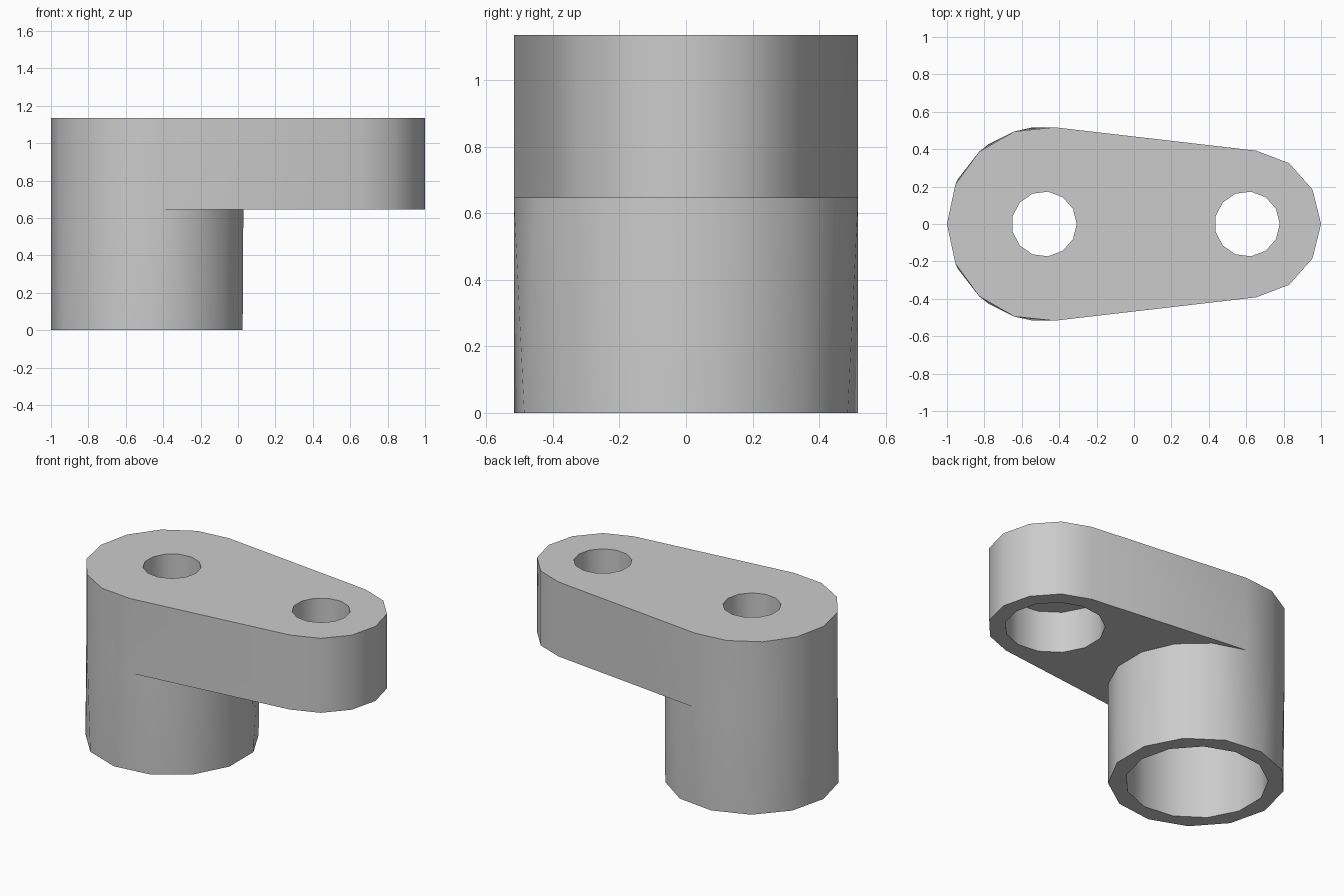
import bpy, bmesh
from math import sin, cos, pi

cube = bpy.data.objects.get("Cube")
if cube:
    bpy.data.objects.remove(cube, do_unlink=True)

TOP, ARM_BASE, LEDGE = 1.135, 0.645, 0.915
BOSS_X, BOSS_R = -0.48, 0.52
TIP_X, TIP_R = 0.605, 0.395


def arc(cx, r, sides, start=0.0, count=None):
    """Corner points of a regular polygon, or of part of one."""
    step = 2 * pi / sides
    return [(cx + r * cos(start + i * step), r * sin(start + i * step))
            for i in range(count or sides)]


def hull(name, rings):
    """Convex solid through flat rings given as (points, height)."""
    bm = bmesh.new()
    for points, z in rings:
        for x, y in points:
            bm.verts.new((x, y, z))
    bmesh.ops.convex_hull(bm, input=bm.verts[:])
    bmesh.ops.dissolve_limit(bm, angle_limit=0.001, verts=bm.verts[:], edges=bm.edges[:])
    bmesh.ops.recalc_face_normals(bm, faces=bm.faces[:])
    mesh = bpy.data.meshes.new(name)
    bm.to_mesh(mesh)
    bm.free()
    obj = bpy.data.objects.new(name, mesh)
    bpy.context.collection.objects.link(obj)
    return obj


def combine(target, other, operation):
    """Apply a boolean and discard the helper solid."""
    mod = target.modifiers.new(operation, 'BOOLEAN')
    mod.operation, mod.solver, mod.object = operation, 'EXACT', other
    bpy.context.view_layer.objects.active = target
    bpy.ops.object.modifier_apply(modifier=mod.name)
    bpy.data.objects.remove(other, do_unlink=True)


# Tapered arm: round tip and wide end joined by straight flanks
tip = arc(TIP_X, TIP_R, 13, -3 * 2 * pi / 13, 7)
wide_end = arc(BOSS_X, BOSS_R, 15, pi - 4 * 2 * pi / 15, 9)
lever = hull("lever_arm", [(tip + wide_end, ARM_BASE), (tip + wide_end, TOP)])

# Hollow boss below the wide end
boss = hull("boss", [(arc(BOSS_X, BOSS_R, 13, pi), 0),
                     (arc(BOSS_X, BOSS_R, 15, pi), ARM_BASE)])
combine(lever, boss, 'UNION')

# Stepped bores: wide from below, narrow through the top
for x, radius, base in ((BOSS_X, 0.42, 0), (TIP_X, 0.295, ARM_BASE)):
    wide = arc(x, radius, 13)
    combine(lever, hull("bore", [(wide, base - 0.1), (wide, LEDGE)]), 'DIFFERENCE')
    narrow = arc(x, 0.174, 13)
    combine(lever, hull("hole", [(narrow, LEDGE - 0.1), (narrow, TOP + 0.1)]), 'DIFFERENCE')

# Plain grey finish
grey = bpy.data.materials.new("light_grey")
grey.use_nodes = True
colour = (0.6, 0.6, 0.6, 1)
grey.diffuse_color = colour
grey.node_tree.nodes["Principled BSDF"].inputs["Base Color"].default_value = colour
lever.data.materials.clear()
lever.data.materials.append(grey)

bpy.ops.object.select_all(action='DESELECT')
lever.select_set(True)
bpy.context.view_layer.objects.active = lever
bpy.ops.object.shade_smooth_by_angle(angle=0.6)
